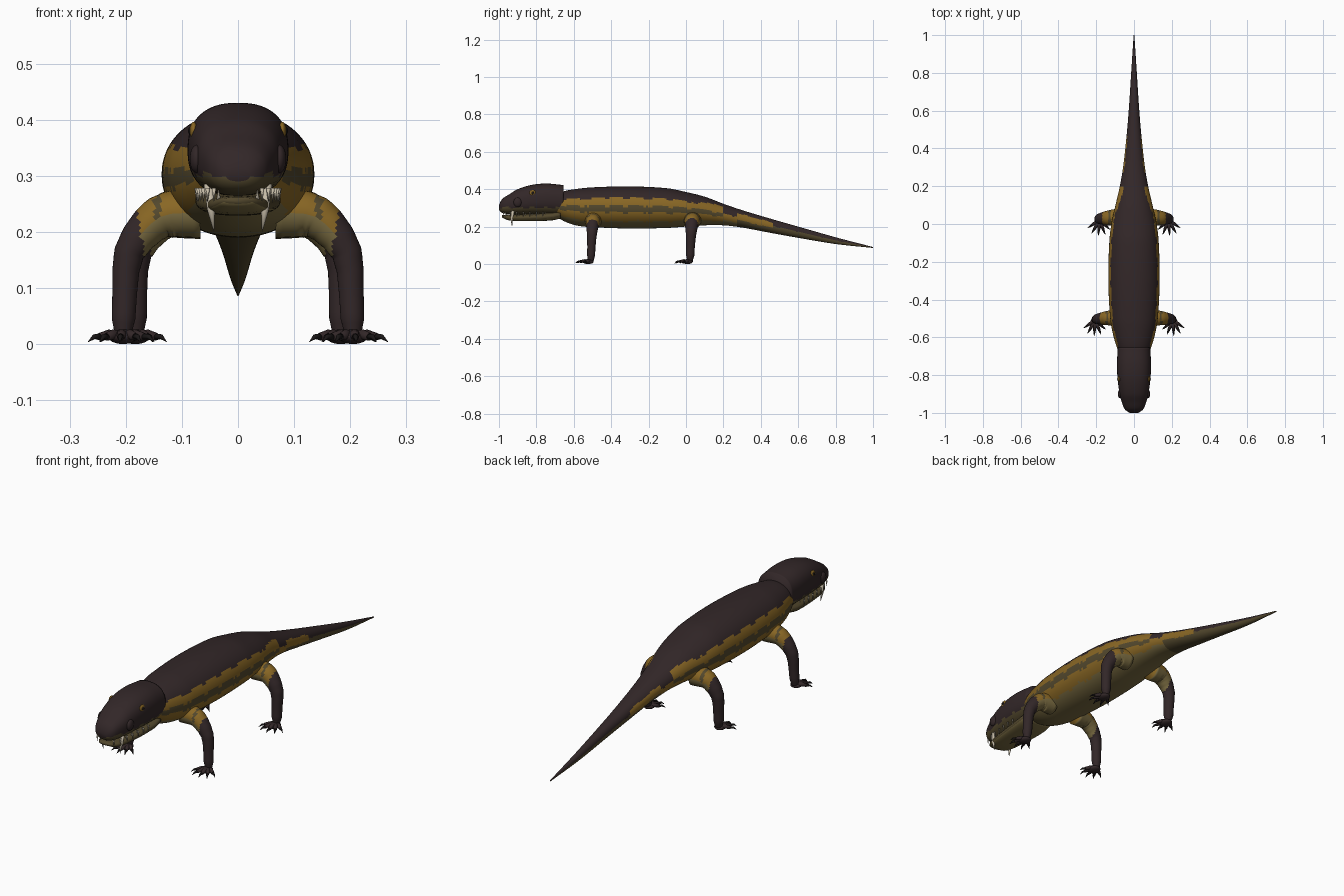
import bpy, bmesh, math
from mathutils import Vector

cube = bpy.data.objects.get("Cube")
if cube:
    bpy.data.objects.remove(cube, do_unlink=True)


def material(name, r, g, b):
    m = bpy.data.materials.new(name)
    m.use_nodes = True
    m.diffuse_color = (r, g, b, 1)
    bsdf = m.node_tree.nodes["Principled BSDF"]
    bsdf.inputs["Base Color"].default_value = (r, g, b, 1)
    bsdf.inputs["Roughness"].default_value = 0.8
    return m


MATS = [material("dark_brown", .032, .02, .021),
        material("ochre_yellow", .25, .135, .018),
        material("dull_olive", .085, .064, .026),
        material("belly_tan", .19, .145, .052),
        material("ivory", .55, .49, .38),
        material("black", .01, .008, .008)]
DARK, YELLOW, OLIVE, BELLY, IVORY, BLACK = range(6)


def skin(name, rings, rule):
    """Join rings of points into a capped smooth tube, coloured by rule(centre, normal)."""
    bm = bmesh.new()
    loops = [[bm.verts.new(p) for p in ring] for ring in rings]
    n = len(loops[0])
    for a, b in zip(loops, loops[1:]):
        for i in range(n):
            j = (i + 1) % n
            bm.faces.new((a[i], a[j], b[j], b[i]))
    bm.faces.new(loops[0])
    bm.faces.new(loops[-1])
    finish(name, bm, rule)


def finish(name, bm, rule):
    bmesh.ops.recalc_face_normals(bm, faces=bm.faces)
    for f in bm.faces:
        f.smooth = True
        f.material_index = rule if isinstance(rule, int) else rule(f.calc_center_median(), f.normal)
    mesh = bpy.data.meshes.new(name)
    bm.to_mesh(mesh)
    bm.free()
    for m in MATS:
        mesh.materials.append(m)
    bpy.context.collection.objects.link(bpy.data.objects.new(name, mesh))


def sample(keys, t):
    """Smooth interpolation of key rows by their first value."""
    k = max(i for i in range(len(keys) - 1) if keys[i][0] <= t or i == 0)

    def slope(i, c):
        a, b = keys[max(i - 1, 0)], keys[min(i + 1, len(keys) - 1)]
        return (b[c] - a[c]) / (b[0] - a[0])
    p, q = keys[k], keys[k + 1]
    d = q[0] - p[0]
    u = (t - p[0]) / d
    h = u * u * (3 - 2 * u)
    return [p[c] * (1 - h) + q[c] * h + d * u * (1 - u) * ((1 - u) * slope(k, c) - u * slope(k + 1, c))
            for c in range(1, len(p))]


def loft(name, keys, count, sides, power, rule):
    """Sections along y from rows of y, bottom, top, half width."""
    rings = []
    for i in range(count + 1):
        y = keys[0][0] + (keys[-1][0] - keys[0][0]) * i / count
        low, high, half = sample(keys, y)
        ring = []
        for s in range(sides):
            a = math.tau * s / sides
            c, d = math.cos(a), math.sin(a)
            ring.append(Vector((half * math.copysign(abs(c) ** (2 / power), c), y,
                                (low + high) / 2 + (high - low) / 2 * math.copysign(abs(d) ** (2 / power), d))))
        rings.append(ring)
    skin(name, rings, rule)


def tube(name, path, radii, up, rule, sides=16):
    """Round limb along a path."""
    rings = []
    pts = [Vector(p) for p in path]
    for i, p in enumerate(pts):
        t = (pts[min(i + 1, len(pts) - 1)] - pts[max(i - 1, 0)]).normalized()
        u = t.cross(up).normalized()
        v = t.cross(u)
        rings.append([p + radii[i] * (u * math.cos(math.tau * s / sides) + v * math.sin(math.tau * s / sides))
                      for s in range(sides)])
    skin(name, rings, rule)


def ball(name, centre, scale, rule):
    bm = bmesh.new()
    bmesh.ops.create_uvsphere(bm, u_segments=20, v_segments=12, radius=1)
    bmesh.ops.scale(bm, vec=scale, verts=bm.verts)
    bmesh.ops.translate(bm, vec=centre, verts=bm.verts)
    finish(name, bm, rule)


# Body and tail in one loft, with striped flanks
BODY = [(-.70, .26, .37, .07), (-.65, .228, .39, .092), (-.58, .205, .402, .112), (-.5, .197, .41, .126),
        (-.3, .19, .415, .136), (-.1, .193, .405, .131), (0, .2, .385, .12), (.1, .207, .36, .098),
        (.2, .207, .322, .075), (.3, .195, .288, .058), (.45, .167, .243, .041), (.6, .14, .2, .028),
        (.8, .107, .143, .015), (1, .086, .091, .002)]


def body_rule(c, n):
    low, high, half = sample(BODY, c.y)
    t = (c.z - low) / (high - low) + .02 * math.sin(c.y * 55) + .012 * math.sin(c.y * 131)
    if c.y > .46:
        return DARK if t > .55 else OLIVE
    if c.y > .27:
        return DARK if t > .76 else YELLOW if t > .38 else OLIVE
    if c.y > .2:
        return DARK if t > .55 else YELLOW if t > .25 else BELLY
    edge = .73 + .15 * max(0, 1 - abs(c.y - .16) / .09)
    if t > edge:
        return DARK
    return YELLOW if t > .54 else OLIVE if t > .38 else YELLOW if t > .17 else BELLY


loft("body_and_tail", BODY, 140, 64, 2.1, body_rule)

# Head with overhanging rear edge
HEAD = [(-1, .29, .315, .022), (-.985, .274, .345, .046), (-.94, .266, .376, .066), (-.9, .264, .4, .076),
        (-.82, .264, .424, .087), (-.74, .262, .43, .09), (-.655, .26, .422, .086)]
loft("head", HEAD, 40, 48, 2.4,
     lambda c, n: DARK if c.z > .302 + .004 * math.sin(c.y * 90) else OLIVE)

# Lower jaw
JAW = [(-.985, .25, .262, .026), (-.95, .234, .264, .05), (-.85, .229, .268, .066),
       (-.72, .233, .278, .076), (-.67, .243, .285, .072)]
loft("lower_jaw", JAW, 24, 40, 2.5, lambda c, n: BELLY if n.z < -.6 else OLIVE)

TOES = 5
for side, word in ((1, "left"), (-1, "right")):
    # Eye, cheek bump and nostril
    ball(word + "_eye_patch", (side * .079, -.82, .38), (.007, .017, .016), YELLOW)
    ball(word + "_eye", (side * .083, -.82, .38), (.006, .008, .008), BLACK)
    ball(word + "_cheek_bump", (side * .074, -.9, .33), (.012, .022, .025), DARK)
    ball(word + "_nostril", (side * .02, -.988, .322), (.005, .007, .005), BLACK)

    # Long fang and small teeth
    tube(word + "_fang", [(side * .052, -.925, .285), (side * .048, -.932, .24), (side * .043, -.93, .2)],
         (.009, .007, .0005), Vector((0, 1, 0)), IVORY, 10)
    for i in range(7):
        y = -.975 + i * .035
        x = side * (sample(HEAD, y)[2] * .82)
        tube(f"{word}_upper_tooth_{i}", [(x, y, .278), (x, y, .254)], (.004, .0005), Vector((0, 1, 0)), IVORY, 6)
        x = side * (sample(JAW, y + .012)[2] * .8)
        tube(f"{word}_lower_tooth_{i}", [(x, y + .012, .258), (x, y + .012, .276)], (.004, .0005),
             Vector((0, 1, 0)), IVORY, 6)

    # Legs sprawl outward, then drop to the ground
    for pair, y, shift, girth in (("front", -.495, 0, 1), ("hind", .035, -.022, 1.04)):
        def leg_rule(c, n, shift=shift):
            x = abs(c.x) - shift * .6
            if x > .165 + .18 * (c.z - .15):
                return DARK
            if n.z < -.05:
                return BELLY
            return OLIVE if .138 < x < .15 else YELLOW

        profile = [(.07, .235, .046), (.12, .232, .041), (.14, .226, .038), (.158, .212, .035), (.178, .19, .031),
                   (.194, .163, .027), (.2, .13, .024), (.202, .09, .022), (.204, .045, .021), (.205, .014, .018)]
        path, radii = [], []
        for i, (x, z, r) in enumerate(profile):
            path.append((side * (x + shift * i / 9), y - .014 * i / 9, z))
            radii.append(min(r * girth, z))
        # Split the limb into finer rings
        fine, fine_r = [], []
        for i in range(len(path) - 1):
            for u in (0, .25, .5, .75):
                fine.append(Vector(path[i]).lerp(Vector(path[i + 1]), u))
                fine_r.append(radii[i] * (1 - u) + radii[i + 1] * u)
        tube(f"{pair}_{word}_leg", fine + [path[-1]], fine_r + [radii[-1]], Vector((0, 1, 0)), leg_rule, 28)

        # Foot with fanned toes and claws
        ankle = Vector((side * (.205 + shift), y - .014, .013))
        ball(f"{pair}_{word}_foot", ankle + Vector((0, -.014, 0)), (.026, .03, .013), DARK)
        for k in range(TOES):
            angle = math.radians(-48 + 26 * k)
            d = Vector((side * math.sin(angle), -math.cos(angle), 0))
            reach = .05 if k in (0, TOES - 1) else .058
            tip = ankle + d * reach
            tube(f"{pair}_{word}_toe_{k}", [ankle, ankle + d * reach * .6 + Vector((0, 0, .004)), tip],
                 (.012, .009, .007), Vector((0, 0, 1)), DARK, 10)
            tube(f"{pair}_{word}_claw_{k}", [tip, tip + d * .012, tip + d * .025 + Vector((0, 0, -.009))],
                 (.006, .0045, .0005), Vector((0, 0, 1)), BLACK, 8)
